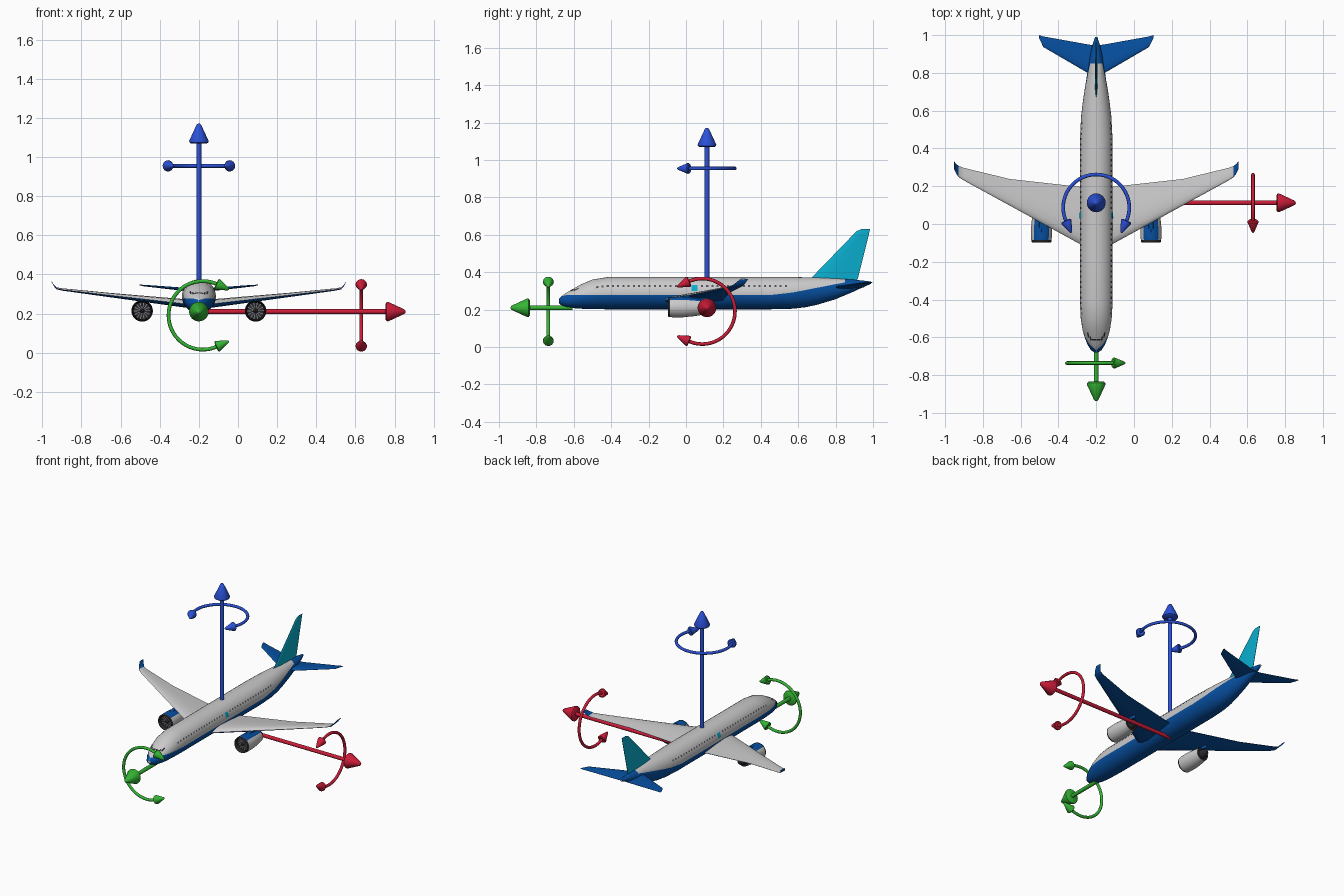
import bpy, bmesh, math
from mathutils import Vector
from math import sin, cos, pi, radians

if "Cube" in bpy.data.objects:
    bpy.data.objects.remove(bpy.data.objects["Cube"])

CX = -0.2  # aircraft centre line


def material(name, rgb):
    m = bpy.data.materials.new(name)
    m.diffuse_color = (*rgb, 1)
    m.use_nodes = True
    m.node_tree.nodes["Principled BSDF"].inputs["Base Color"].default_value = m.diffuse_color
    return m


GREY = material("light grey", (0.6, 0.59, 0.6))
NAVY = material("airliner blue", (0.002, 0.08, 0.36))
TEAL = material("teal", (0.003, 0.42, 0.62))
DARK = material("dark grey", (0.02, 0.02, 0.025))
GLASS = material("window grey", (0.08, 0.08, 0.09))
FAN = material("fan grey", (0.25, 0.25, 0.25))
RED = material("pitch red", (0.6, 0.012, 0.04))
GREEN = material("roll green", (0.035, 0.46, 0.035))
BLUE = material("yaw blue", (0.025, 0.085, 0.7))


def finish(name, bm, mats):
    me = bpy.data.meshes.new(name)
    bm.to_mesh(me)
    bm.free()
    for m in mats:
        me.materials.append(m)
    ob = bpy.data.objects.new(name, me)
    bpy.context.collection.objects.link(ob)
    return ob


def loft(name, rings, mats, rule=None):
    """Skin closed rings; rule(i, j, normal) picks the material slot."""
    bm = bmesh.new()
    vs = [[bm.verts.new(p) for p in r] for r in rings]
    n = len(rings[0])
    quads = [(i, j, bm.faces.new((vs[i][j], vs[i][(j + 1) % n], vs[i + 1][(j + 1) % n], vs[i + 1][j])))
             for i in range(len(rings) - 1) for j in range(n)]
    bm.faces.new(vs[0])
    bm.faces.new(vs[-1])
    bmesh.ops.recalc_face_normals(bm, faces=bm.faces)
    if rule:
        for i, j, f in quads:
            f.material_index = rule(i, j, f.normal)
    return finish(name, bm, mats)


def lathe(name, origin, axis, profile, mats, rule=None, n=24):
    """Round part: profile of (distance along axis, radius)."""
    o, d = Vector(origin), Vector(axis).normalized()
    u = d.orthogonal().normalized()
    v = d.cross(u)
    rings = [[o + d * h + (u * cos(2 * pi * k / n) + v * sin(2 * pi * k / n)) * max(r, 0.0005)
              for k in range(n)] for h, r in profile]
    return loft(name, rings, mats, rule)


# ---- Fuselage: (y, top, bottom, half width)
BODY = [(-.68, .256, .236, .010), (-.668, .270, .224, .028), (-.64, .290, .214, .046),
        (-.60, .313, .208, .062), (-.56, .336, .205, .073), (-.50, .361, .203, .082),
        (-.42, .374, .202, .087), (-.2, .375, .202, .087), (.1, .375, .202, .087),
        (.45, .375, .202, .087), (.57, .374, .205, .080), (.64, .373, .213, .072),
        (.7, .372, .226, .063), (.8, .367, .256, .047), (.85, .364, .277, .039),
        (.90, .360, .298, .031), (.95, .355, .322, .019), (.99, .35, .338, .006)]


def section(y):
    for a, b in zip(BODY, BODY[1:]):
        if y <= b[0]:
            k = (y - a[0]) / (b[0] - a[0])
            return [p + (q - p) * k for p, q in zip(a, b)][1:]


def skin(y, t, grow=1.0):
    top, bot, w = section(y)
    return (CX + w * grow * cos(t), y, (top + bot) / 2 + (top - bot) / 2 * grow * sin(t))


def body_ring(y):
    # points meet the painted belly line exactly
    top, bot, w = section(y)
    line = .278 + max(0, y - .5) / .35 * .068
    s = (line - (top + bot) / 2) / ((top - bot) / 2)
    t0 = math.asin(max(-.99, min(.999, s)))
    ts = [t0 + (pi - 2 * t0) * k / 16 for k in range(16)]
    ts += [pi - t0 + (pi + 2 * t0) * k / 16 for k in range(16)]
    return [skin(y, t) for t in ts]


# grey above the line, blue below it and on the whole tail cone
loft("fuselage", [body_ring(b[0]) for b in BODY], [GREY, NAVY],
     lambda i, j, n: 0 if j < 16 and BODY[i][0] < .84 else 1)


def plates(name, patches, mat):
    """Thin painted plates on the skin: (y0, y1, angle0, angle1), both sides."""
    bm = bmesh.new()
    for y0, y1, a0, a1 in patches:
        for flip in (False, True):
            t = [radians(a0 + (a1 - a0) * k / 4) for k in range(5)]
            if flip:
                t = [pi - a for a in t]
            lo = [bm.verts.new(skin(y0, a, 1.02)) for a in t]
            hi = [bm.verts.new(skin(y1, a, 1.02)) for a in t]
            for k in range(4):
                q = (lo[k], hi[k], hi[k + 1], lo[k + 1])
                bm.faces.new(q if flip else q[::-1])
    finish(name, bm, [mat])


plates("cabin_windows", [(y, y + .011, 22, 30) for y in (-.48 + .028 * k for k in range(37))
                         if not .01 < y < .07], GLASS)
plates("exit_doors", [(.03, .062, 8, 29)], TEAL)
plates("cockpit_windows", [(-.618, -.608, 66, 88), (-.616, -.596, 56, 64), (-.602, -.575, 46, 54)], DARK)

# ---- Wings and tail surfaces
FOIL = [(0, 0), (.03, .25), (.12, .45), (.3, .55), (.6, .38), (1, .03),
        (1, -.03), (.6, -.3), (.3, -.45), (.12, -.38), (.03, -.2)]


def wing(name, s, secs, mats, rule=None):
    # sections: (offset from centre, leading y, trailing y, z, thickness)
    loft(name, [[(CX + s * x, le + (te - le) * c, z + h * th) for c, h in FOIL]
                for x, le, te, z, th in secs], mats, rule)


WING = [(0, -.15, .2, .243, .045), (.087, -.106, .197, .252, .042), (.457, .097, .238, .294, .022),
        (.70, .230, .297, .323, .012), (.728, .248, .307, .329, .010),
        (.741, .266, .318, .343, .008), (.753, .292, .332, .364, .004)]
STAB = [(0, .77, .945, .318, .02), (.04, .797, .95, .320, .018),
        (.28, .937, .993, .343, .008), (.303, .985, 1.0, .346, .003)]

for s, side in ((-1, "left"), (1, "right")):
    wing(side + "_wing", s, WING, [GREY, NAVY], lambda i, j, n: 0 if i < 4 and n.z > .25 else 1)
    wing(side + "_tailplane", s, STAB, [NAVY])

    # Engine: dark intake and lip, grey cowl with blue top, dark exhaust
    ex, ez = CX + s * .29, .214
    cowl = [(.03, 0), (.03, .044), (.01, .046), (0, .050), (.004, .053), (.012, .054), (.03, .055),
            (.08, .055), (.14, .049), (.178, .043), (.178, .03), (.21, .02), (.225, 0)]
    lathe(side + "_engine", (ex, -.097, ez), (0, 1, 0), cowl, [DARK, GREY, NAVY],
          lambda i, j, n: (2 if n.z > .7 else 1) if 5 <= i <= 8 else 0, 32)
    lathe(side + "_spinner", (ex, -.067, ez), (0, -1, 0), [(0, .012), (.012, .008), (.02, 0)], [DARK], n=16)
    # Fan blades
    bm = bmesh.new()
    for k in range(14):
        a = 2 * pi * k / 14
        bm.faces.new([bm.verts.new((ex + r * cos(a + d), -.071, ez + r * sin(a + d)))
                      for r, d in ((.011, -.1), (.043, -.04), (.043, .08), (.011, .1))])
    finish(side + "_fan_blades", bm, [FAN])
    # Pylon
    loft(side + "_pylon", [[(ex + w * c, y, z) for c, y in ((0, y0), (1, y0 + .03), (1, .07), (0, .12),
                                                            (-1, .07), (-1, y0 + .03))]
                           for z, y0, w in ((.245, -.07, .012), (.268, -.055, .012), (.28, .02, .008))], [NAVY])

FIN = [(.34, .64, .905, .015), (.37, .67, .92, .014), (.60, .893, .977, .009),
       (.618, .910, .981, .008), (.63, .935, .985, .004)]
loft("tail_fin", [[(CX + h * th, le + (te - le) * c, z)
                   for c, h in ((0, 0), (.08, .3), (.3, .5), (.6, .4), (1, .08),
                                (1, -.08), (.6, -.4), (.3, -.5), (.08, -.3))]
                  for z, le, te, th in FIN], [TEAL])


# ---- Axis arrows and turning arrows
def head(name, p, d, r, length, mat):
    lathe(name, p, d, [(0, 0), (.0, r * .8), (length * .06, r * .97), (length * .13, r),
                       (length * .93, r * .24), (length * .98, r * .14), (length, 0)], [mat])


def axis_arrow(name, d, start, end, mat):
    o, d = Vector((CX, .112, .21)), Vector(d)
    lathe(name + "_axis_shaft", o + d * start, d, [(0, .0125), (end - start - .09, .0125)], [mat], n=16)
    head(name + "_axis_head", o + d * (end - .103), d, .05, .103, mat)


def turn_arrow(name, centre, opening, side, mat):
    # arc of a circle, open towards one direction, with a head on each end
    c, o, s = Vector(centre), Vector(opening), Vector(side)
    R, r, end, n = .175, .0095, radians(114), 48
    nrm = o.cross(s)
    rings = []
    for k in range(n + 1):
        a = -end + 2 * end * k / n
        out = -o * cos(a) + s * sin(a)
        rings.append([c + out * (R + r * cos(b)) + nrm * r * sin(b)
                      for b in (2 * pi * m / 12 for m in range(12))])
    loft(name + "_turn_arc", rings, [mat])
    for g, label in ((-1, "a"), (1, "b")):
        p = c + (-o * cos(end) + s * g * sin(end)) * R
        tangent = o * sin(end) + s * g * cos(end)
        head(name + "_turn_head_" + label, p - tangent * .003, tangent, .029, .072, mat)


axis_arrow("yaw", (0, 0, 1), 0, .962, BLUE)
axis_arrow("pitch", (1, 0, 0), 0, 1.057, RED)
axis_arrow("roll", (0, -1, 0), .72, 1.05, GREEN)
turn_arrow("yaw", (CX, .087, .955), (0, -1, 0), (1, 0, 0), BLUE)
turn_arrow("pitch", (.63, .087, .191), (0, -1, 0), (0, 0, 1), RED)
turn_arrow("roll", (-.18, -.736, .191), (1, 0, 0), (0, 0, 1), GREEN)

# Smooth shading with sharp edges kept
for ob in bpy.context.collection.objects:
    ob.select_set(True)
    bpy.context.view_layer.objects.active = ob
bpy.ops.object.shade_smooth_by_angle(angle=radians(38))
